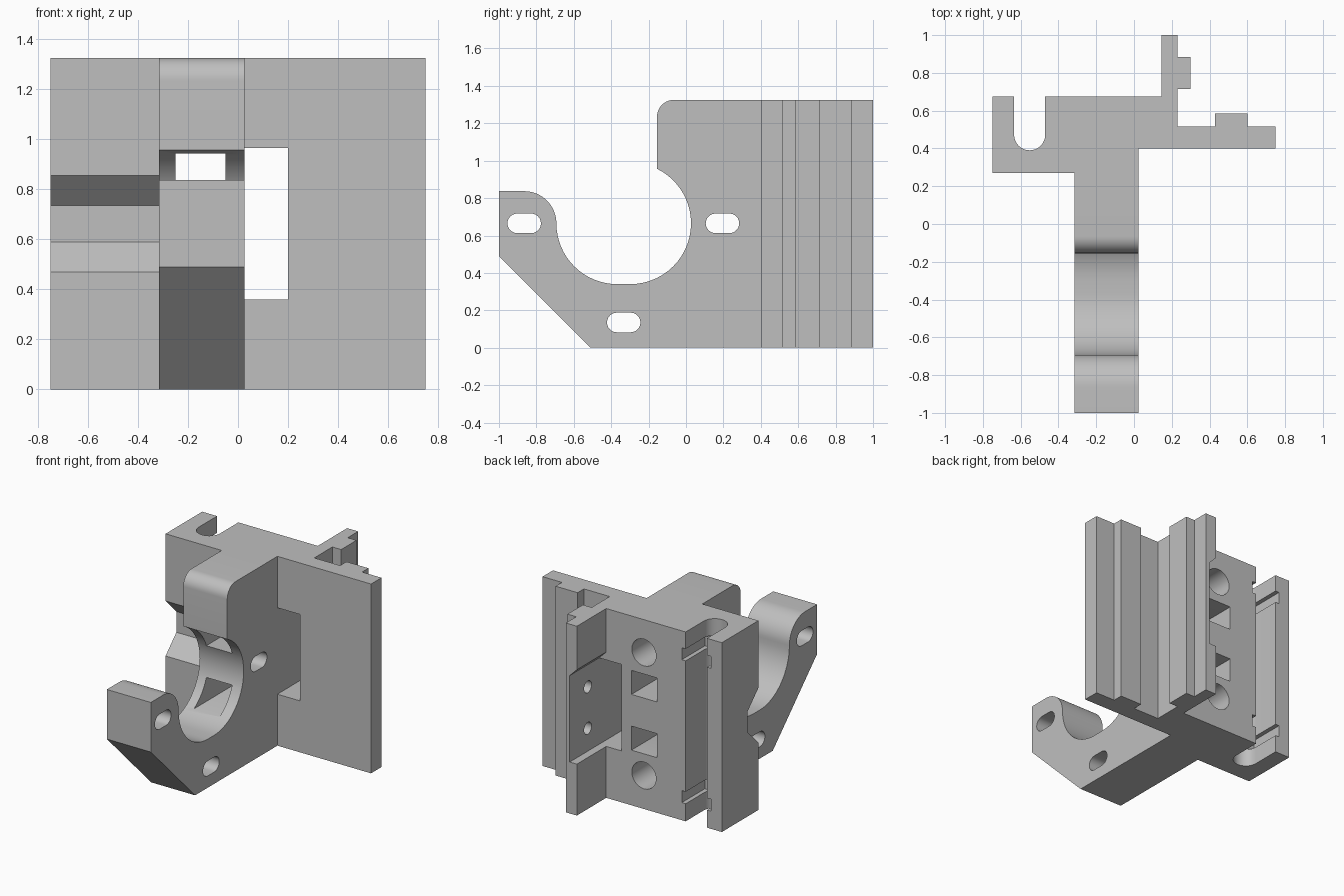
import bpy, bmesh
from math import cos, sin, radians

cube = bpy.data.objects.get("Cube")
if cube:
    bpy.data.objects.remove(cube)

H = 1.325          # overall height
MID = 0.665        # height of the bore centre

grey = bpy.data.materials.new("plain_grey")
grey.use_nodes = True
grey.diffuse_color = (0.52, 0.52, 0.52, 1)
grey.node_tree.nodes["Principled BSDF"].inputs["Base Color"].default_value = (0.52, 0.52, 0.52, 1)


def arc(cx, cy, r, start, end, n=16):
    angles = [radians(start + (end - start) * i / n) for i in range(n + 1)]
    return [(cx + r * cos(a), cy + r * sin(a)) for a in angles]


def rect(u0, u1, v0, v1):
    return [(u0, v0), (u1, v0), (u1, v1), (u0, v1)]


def prism(name, outline, axis, start, end):
    """Extrude a 2D outline along one axis."""
    place = {"x": lambda u, v: (start, u, v),
             "y": lambda u, v: (u, start, v),
             "z": lambda u, v: (u, v, start)}[axis]
    bm = bmesh.new()
    face = bm.faces.new([bm.verts.new(place(u, v)) for u, v in outline])
    new = bmesh.ops.extrude_face_region(bm, geom=[face])["geom"]
    shift = [end - start if a == axis else 0 for a in "xyz"]
    bmesh.ops.translate(bm, vec=shift, verts=[g for g in new if isinstance(g, bmesh.types.BMVert)])
    bmesh.ops.recalc_face_normals(bm, faces=bm.faces)
    mesh = bpy.data.meshes.new(name)
    bm.to_mesh(mesh)
    bm.free()
    mesh.materials.append(grey)
    obj = bpy.data.objects.new(name, mesh)
    bpy.context.collection.objects.link(obj)
    return obj


tools = []


def combine(target, tool, operation="DIFFERENCE"):
    mod = target.modifiers.new(tool.name, "BOOLEAN")
    mod.operation, mod.object, mod.solver = operation, tool, "EXACT"
    tool.hide_render = True
    tools.append(tool)


# Mounting block with open slot, rear fin and side plate, seen from above
block_outline = (
    [(-0.75, 0.27), (0.025, 0.27), (0.025, 0.40), (0.75, 0.40), (0.75, 0.515),
     (0.60, 0.515), (0.60, 0.585), (0.43, 0.585), (0.43, 0.515), (0.23, 0.515),
     (0.23, 0.715), (0.298, 0.715), (0.298, 0.885), (0.23, 0.885), (0.23, 1.0),
     (0.145, 1.0), (0.145, 0.675), (-0.47, 0.675)]
    + arc(-0.5525, 0.4725, 0.0825, 0, -180)
    + [(-0.635, 0.675), (-0.75, 0.675)])
bracket = prism("bracket", block_outline, "z", 0, H)

# Clamp arm with the open bore, seen from the side
arm_outline = (
    [(-0.51, 0), (0.35, 0), (0.35, H)]
    + arc(-0.065, H - 0.09, 0.09, 90, 180, 10)
    + arc(-0.298, MID, 0.325, 63.9, -90, 24)
    + arc(-0.368, MID, 0.325, -90, -180)
    + arc(-0.865, MID, 0.172, 0, 90)[1:]
    + [(-1, 0.837), (-1, 0.49)])
combine(bracket, prism("clamp_arm", arm_outline, "x", -0.315, 0.025), "UNION")

# Elongated bolt slots around the bore
for y, z in ((0.195, MID), (-0.865, MID), (-0.333, 0.135)):
    slot = arc(y + 0.037, z, 0.0525, -90, 90, 12) + arc(y - 0.037, z, 0.0525, 90, 270, 12)
    combine(bracket, prism("bolt_slot", slot, "x", -0.5, 0.1))

# Trapezoid groove across the front of the block
groove = [(0.20, 0.40), (0.39, 0.59), (0.39, 0.735), (0.20, 0.925)]
combine(bracket, prism("front_groove", groove, "x", -0.9, -0.315))

# Window beside the arm and the sloped relief on the fin
combine(bracket, prism("side_window", rect(0.025, 0.20, 0.36, 0.965), "y", 0.36, 1.1))
relief = [(0.13, 0.9), (0.20, 0.9), (0.20, 0.965), (0.13, 1.035)]
combine(bracket, prism("fin_relief", relief, "y", 0.675, 1.1))

# Features mirrored above and below the middle height
for side in (-1, 1):
    z = MID + side * 0.195
    combine(bracket, prism("strap_opening", rect(-0.25, -0.05, z - 0.084, z + 0.084), "y", -0.2, 0.8))
    combine(bracket, prism("rear_hole", arc(-0.147, MID + side * 0.43, 0.094, 0, 345, 23), "y", 0.25, 0.8))
    combine(bracket, prism("fin_hole", arc(0.80, MID + side * 0.145, 0.042, 0, 337.5, 15), "x", 0.1, 0.265))
    z = MID + side * 0.50
    combine(bracket, prism("slot_notch", rect(-0.665, -0.44, z - 0.042, z + 0.042), "y", 0.42, 0.8))

# Bake the booleans and tidy up the tools
graph = bpy.context.evaluated_depsgraph_get()
bracket.data = bpy.data.meshes.new_from_object(bracket.evaluated_get(graph))
bracket.modifiers.clear()
for tool in tools:
    bpy.data.objects.remove(tool)

bpy.ops.object.select_all(action="DESELECT")
bracket.select_set(True)
bpy.context.view_layer.objects.active = bracket
bpy.ops.object.shade_smooth_by_angle(angle=radians(30))
